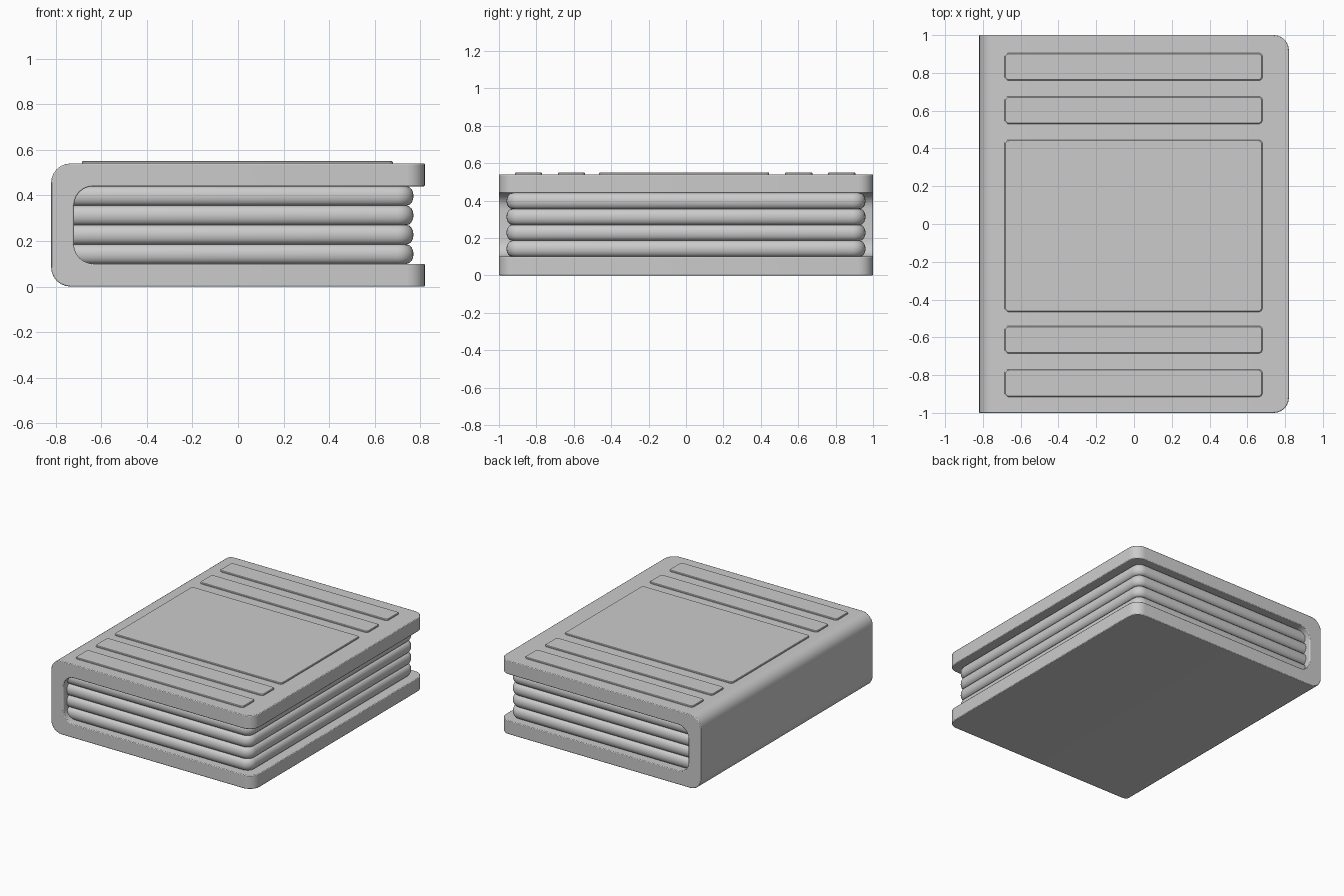
import bpy, bmesh
from math import sin, cos, pi, radians

old = bpy.data.objects.get("Cube")
if old:
    bpy.data.objects.remove(old, do_unlink=True)

grey = bpy.data.materials.new("plain grey")
grey.use_nodes = True
colour = (0.6, 0.6, 0.6, 1)
grey.diffuse_color = colour
grey.node_tree.nodes["Principled BSDF"].inputs["Base Color"].default_value = colour


def finish(name, bm, bevel=0):
    bmesh.ops.recalc_face_normals(bm, faces=bm.faces)
    mesh = bpy.data.meshes.new(name)
    bm.to_mesh(mesh)
    bm.free()
    ob = bpy.data.objects.new(name, mesh)
    bpy.context.collection.objects.link(ob)
    mesh.materials.append(grey)
    if bevel:
        mod = ob.modifiers.new("soft edges", 'BEVEL')
        mod.width, mod.segments, mod.limit_method = bevel, 2, 'ANGLE'
        mod.angle_limit = radians(40)
    bpy.ops.object.select_all(action='DESELECT')
    ob.select_set(True)
    bpy.context.view_layer.objects.active = ob
    bpy.ops.object.shade_smooth_by_angle(angle=radians(35))
    return ob


def arc(cx, cy, r, start, end, steps=6):
    angles = [radians(start + (end - start) * i / steps) for i in range(steps + 1)]
    return [(cx + r * cos(a), cy + r * sin(a)) for a in angles]


def rounded_rect(x0, x1, y0, y1, r_left, r_right):
    return (arc(x1 - r_right, y0 + r_right, r_right, -90, 0)
            + arc(x1 - r_right, y1 - r_right, r_right, 0, 90)
            + arc(x0 + r_left, y1 - r_left, r_left, 90, 180)
            + arc(x0 + r_left, y0 + r_left, r_left, 180, 270))


def loft(bm, levels):
    """Join stacked (outline, z) levels into a closed solid."""
    rings = [[bm.verts.new((x, y, z)) for x, y in outline] for outline, z in levels]
    n = len(rings[0])
    for a, b in zip(rings, rings[1:]):
        for i in range(n):
            j = (i + 1) % n
            bm.faces.new((a[i], a[j], b[j], b[i]))
    bm.faces.new(rings[0][::-1])
    bm.faces.new(rings[-1])


# Cover: C-shaped profile swept along the spine, with rounded fore corners
W, H, T = 0.82, 0.54, 0.1
R = 0.085
profile = ([(W, H)] + arc(-W + R, H - R, R, 90, 180) + arc(-W + R, R, R, 180, 270)
           + [(W, 0), (W, T)]
           + arc(-W + T + R, T + R, R, 270, 180) + arc(-W + T + R, H - T - R, R, 180, 90)
           + [(W, H - T)])
bm = bmesh.new()
face = bm.faces.new([bm.verts.new((x, -1, z)) for x, z in profile])
sweep = bmesh.ops.extrude_face_region(bm, geom=[face])
bmesh.ops.translate(bm, vec=(0, 2, 0),
                    verts=[v for v in sweep["geom"] if isinstance(v, bmesh.types.BMVert)])
corners = [e for e in bm.edges
           if all(v.co.x > W - 0.001 for v in e.verts)
           and abs(e.verts[0].co.z - e.verts[1].co.z) > 0.05]
bmesh.ops.bevel(bm, geom=corners, offset=0.08, segments=6, profile=0.5, affect='EDGES')
finish("cover", bm, 0.005)

# Page block: four thick leaves with bulging rims
LEAVES, BULGE = 4, 0.03
leaf = (H - 2 * T) / LEAVES
for k in range(LEAVES):
    bm = bmesh.new()
    levels = []
    for i in range(9):
        a = -pi / 2 + pi * i / 8
        d = BULGE * (1 - cos(a))
        outline = rounded_rect(-0.75, 0.77 - d, -0.96 + d, 0.96 - d, 0.005, 0.07 - d)
        levels.append((outline, T + leaf * (k + 0.5 + 0.5 * sin(a))))
    loft(bm, levels)
    finish(f"page_layer_{k + 1}", bm)

# Raised panels on the front board
panels = {"title_panel": (-0.465, 0.445),
          "band_upper_outer": (0.76, 0.905), "band_upper_inner": (0.53, 0.675),
          "band_lower_inner": (-0.685, -0.54), "band_lower_outer": (-0.915, -0.77)}
for name, (y0, y1) in panels.items():
    bm = bmesh.new()
    loft(bm, [(rounded_rect(-0.685 + d, 0.68 - d, y0 + d, y1 - d, 0.02, 0.02), z)
              for d, z in ((0, H - 0.01), (0, H + 0.006), (0.004, H + 0.01))])
    finish(name, bm)
